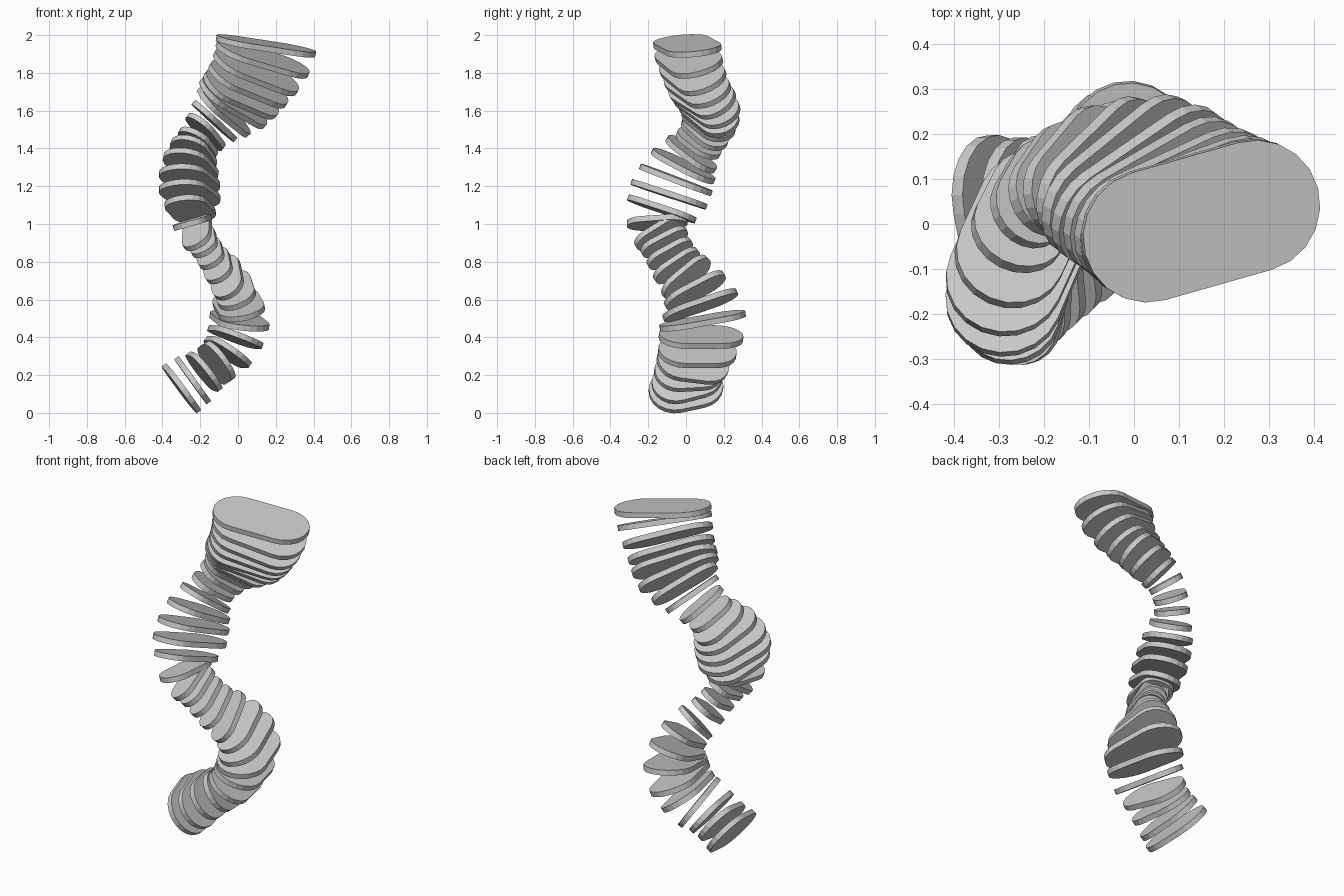
import bpy, bmesh, math
from mathutils import Vector, Matrix

if "Cube" in bpy.data.objects:
    bpy.data.objects.remove(bpy.data.objects["Cube"])

SLABS = 30
THICK = 0.03
ARC = 10      # facets per rounded end
LEAN = 0.12   # all plates lean slightly to the front

# Stations, one for every second slab: x, y, z, plan angle, length, width
S = [
    (-.30, .0, .13, 101, .40, .275),
    (-.18, .015, .218, 101, .37, .24),
    (-.055, .06, .322, 102, .42, .25),
    (.008, .088, .488, 103, .467, .275),
    (-.02, .047, .648, 100, .36, .21),
    (-.11, -.05, .78, 98, .28, .155),
    (-.185, -.115, .905, 95, .27, .15),
    (-.242, -.152, 1.008, 80, .325, .185),
    (-.256, -.09, 1.157, 67, .435, .26),
    (-.25, -.015, 1.307, 65, .38, .245),
    (-.212, .068, 1.428, 60, .27, .185),
    (-.125, .12, 1.545, 50, .335, .195),
    (-.025, .107, 1.642, 39, .465, .228),
    (.055, .06, 1.74, 30, .49, .25),
    (.13, .015, 1.875, 20, .53, .285),
    (.16, .004, 2.01, 12, .555, .303),
]
# Phantom end stations keep the spline running straight out
S = ([tuple(2 * a - b for a, b in zip(S[0], S[1]))] + S
     + [tuple(2 * a - b for a, b in zip(S[-1], S[-2]))])


def sample(u):
    """Smooth (Catmull-Rom) value and slope of the stations at u."""
    k = min(int(u), len(S) - 4)
    t = u - k
    val, slope = [], []
    for a, b, c, d in zip(*S[k:k + 4]):
        p, q, r = c - a, 2 * a - 5 * b + 4 * c - d, 3 * b - a - 3 * c + d
        val.append(b + .5 * (p * t + q * t * t + r * t ** 3))
        slope.append(.5 * (p + 2 * q * t + 3 * r * t * t))
    return val, slope


def slab(name, length, width, matrix):
    """Stadium-shaped plate."""
    r, h = width / 2, (length - width) / 2
    bm = bmesh.new()
    ring = []
    for side, start in ((1, -90), (-1, 90)):
        for i in range(ARC + 1):
            t = math.radians(start + 180 * i / ARC)
            ring.append((side * h + r * math.cos(t), r * math.sin(t)))
    low = [bm.verts.new((x, y, -THICK / 2)) for x, y in ring]
    top = [bm.verts.new((x, y, THICK / 2)) for x, y in ring]
    bm.faces.new(low[::-1])
    bm.faces.new(top)
    n = len(ring)
    for i in range(n):
        j = (i + 1) % n
        bm.faces.new((low[i], low[j], top[j], top[i]))
    me = bpy.data.meshes.new(name)
    bm.to_mesh(me)
    bm.free()
    ob = bpy.data.objects.new(name, me)
    ob.matrix_world = matrix
    bpy.context.collection.objects.link(ob)


# Plates threaded along the winding path, twisting as they rise
for i in range(SLABS):
    (x, y, z, ang, length, width), slope = sample(i / 2)
    n = Vector(slope[:3])
    n.y -= LEAN * n.z * (1 if i < 25 else .4)
    n.normalize()
    a = math.radians(ang)
    d = Vector((math.cos(a), math.sin(a), 0))
    d.z = -(n.x * d.x + n.y * d.y) / n.z
    d.normalize()
    e = n.cross(d)
    m = Matrix((d, e, n)).transposed().to_4x4()
    m.translation = (x, y, z)
    slab(f"stacked_plate_{i + 1:02d}", length, width, m)
